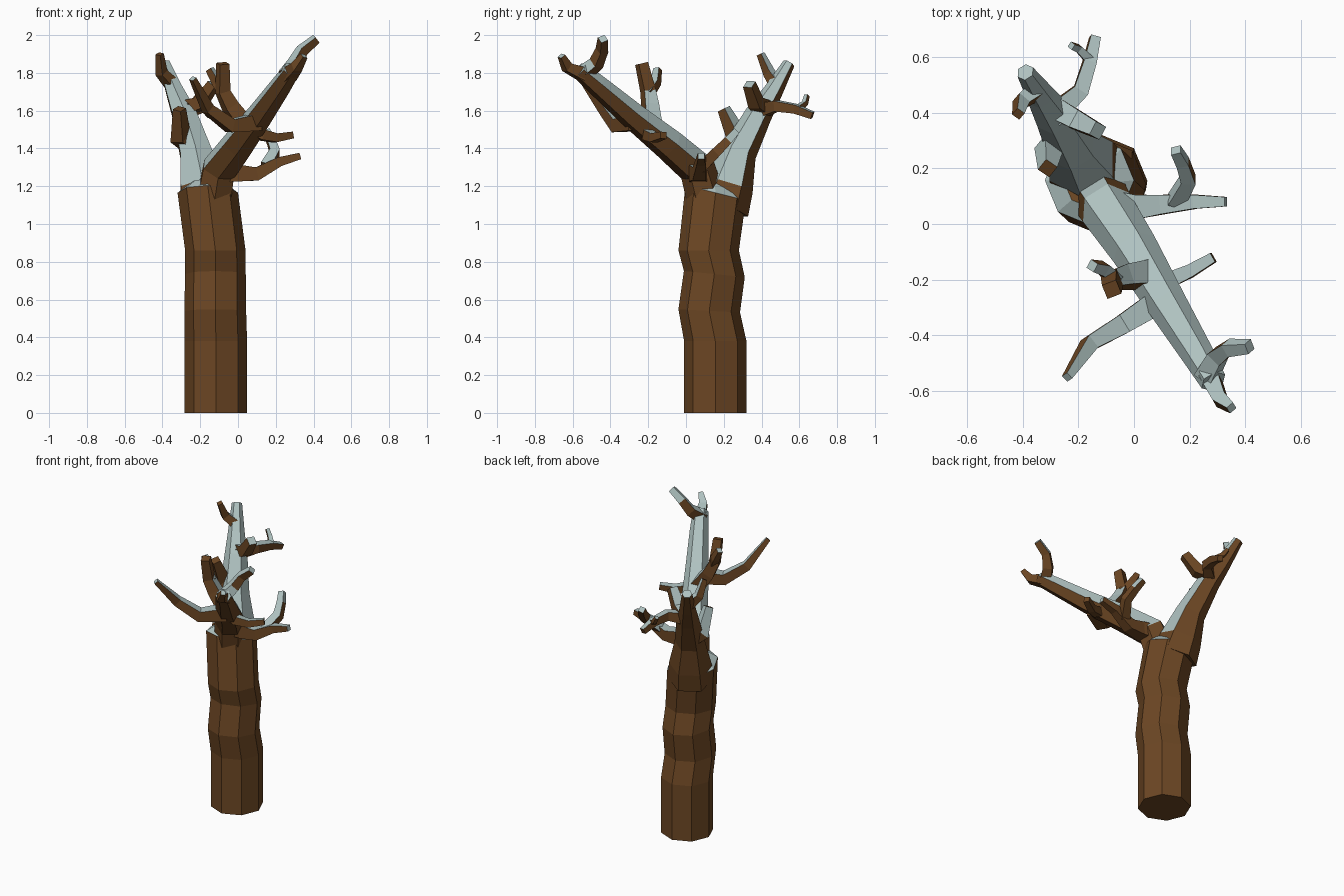
import bpy, bmesh, math
from mathutils import Vector


def material(name, color):
    m = bpy.data.materials.new(name)
    m.diffuse_color = (*color, 1)
    return m


BARK = material("bark", (0.15, 0.062, 0.017))
SNOW = material("snow", (0.43, 0.54, 0.53))


def skin(name, rings, snow_from=0.25):
    """Join rings of points into a closed faceted tube, snow on upward faces."""
    bm = bmesh.new()
    vr = [[bm.verts.new(p) for p in r] for r in rings]
    n = len(vr[0])
    for a, b in zip(vr, vr[1:]):
        for i in range(n):
            j = (i + 1) % n
            bm.faces.new((a[i], a[j], b[j], b[i]))
    bm.faces.new(vr[0][::-1])
    cap = bm.faces.new(vr[-1])
    bmesh.ops.recalc_face_normals(bm, faces=bm.faces)
    bm.normal_update()
    for f in bm.faces:
        f.material_index = int(f.normal.z > snow_from and (f is not cap or f.normal.z < 0.9))
    me = bpy.data.meshes.new(name)
    bm.to_mesh(me)
    bm.free()
    me.materials.append(BARK)
    me.materials.append(SNOW)
    ob = bpy.data.objects.new(name, me)
    bpy.context.collection.objects.link(ob)


def limb(name, n, *stations):
    """Tapered n-sided branch through (x, y, z, half width) stations."""
    pts = [Vector(s[:3]) for s in stations]
    side, rings = None, []
    for k, p in enumerate(pts):
        a = (p - pts[k - 1]).normalized() if k else Vector()
        b = (pts[k + 1] - p).normalized() if k < len(pts) - 1 else Vector()
        t = (a + b).normalized()
        if side is None:
            side = (pts[-1] - pts[0]).cross(Vector((0, 0, 1)))
        side = (side - t * side.dot(t)).normalized()
        up = side.cross(t)
        r = stations[k][3] / math.cos(math.pi / n)
        off = math.pi / 2 - math.pi / n
        rings.append([p + r * (math.cos(off + i * math.tau / n) * side +
                               math.sin(off + i * math.tau / n) * up) for i in range(n)])
    skin(name, rings)


# Trunk: octagonal rings (x, y, z, radius, slope towards the back)
trunk = [(-.117, .155, 0, .165, 0), (-.117, .155, .38, .165, 0),
         (-.12, .123, .54, .163, -.05), (-.12, .15, .735, .161, -.1),
         (-.12, .12, .86, .16, 0), (-.16, .157, 1.165, .16, -.25),
         (-.16, .15, 1.22, .09, -.2)]
skin("trunk", [[(x + r * math.cos(i * math.pi / 4), y + r * math.sin(i * math.pi / 4),
                 z + s * r * math.sin(i * math.pi / 4)) for i in range(8)]
               for x, y, z, r, s in trunk])

# Two main boughs
limb("front_bough", 6, (-.13, .11, 1.12, .09), (-.1, .06, 1.29, .085), (0, -.09, 1.42, .075),
     (.12, -.29, 1.58, .062), (.23, -.47, 1.735, .05), (.285, -.565, 1.815, .042))
limb("back_bough", 6, (-.17, .19, 1.08, .125), (-.19, .225, 1.2, .115), (-.225, .28, 1.38, .082),
     (-.285, .385, 1.58, .062), (-.335, .46, 1.7, .045), (-.39, .545, 1.85, .028))

# Twigs of the front bough
limb("front_tip_twig", 4, (.27, -.54, 1.79, .035), (.31, -.63, 1.83, .025), (.35, -.66, 1.89, .015))
limb("front_upper_twig", 4, (.26, -.55, 1.79, .035), (.3, -.475, 1.85, .03),
     (.34, -.445, 1.92, .025), (.415, -.44, 1.98, .02))
limb("front_right_twig", 4, (.05, -.2, 1.52, .035), (.13, -.2, 1.47, .028),
     (.2, -.17, 1.455, .023), (.285, -.12, 1.47, .018))
limb("front_left_twig", 4, (.1, -.27, 1.54, .045), (-.04, -.36, 1.52, .035),
     (-.16, -.43, 1.61, .027), (-.24, -.55, 1.77, .014))
limb("front_middle_twig", 4, (.05, -.18, 1.5, .045), (-.04, -.19, 1.62, .038),
     (-.08, -.2, 1.7, .032), (-.08, -.235, 1.85, .027))
limb("front_middle_sprig", 4, (-.07, -.2, 1.69, .025), (-.11, -.16, 1.75, .022), (-.15, -.15, 1.82, .017))

# Twigs of the back bough
limb("back_upper_twig", 4, (-.35, .48, 1.74, .03), (-.405, .44, 1.8, .024), (-.415, .395, 1.9, .016))
limb("back_stub_twig", 4, (-.24, .32, 1.42, .045), (-.305, .27, 1.46, .042), (-.31, .2, 1.61, .025))
limb("back_inner_twig", 4, (-.29, .42, 1.61, .04), (-.2, .37, 1.64, .034), (-.13, .335, 1.74, .026))
limb("back_outer_twig", 4, (-.29, .39, 1.6, .04), (-.19, .48, 1.625, .028),
     (-.16, .58, 1.61, .023), (-.14, .67, 1.575, .018))
limb("back_outer_sprig", 4, (-.16, .59, 1.61, .016), (-.2, .63, 1.64, .013), (-.225, .64, 1.68, .011))

# Low twig on the right of the fork
limb("low_twig", 4, (-.13, .08, 1.27, .05), (.0, .06, 1.27, .045), (.1, .07, 1.265, .035),
     (.22, .08, 1.33, .025), (.33, .08, 1.36, .017))
limb("low_sprig", 4, (.15, .08, 1.3, .03), (.195, .16, 1.38, .026), (.175, .22, 1.44, .022),
     (.15, .265, 1.49, .018))
